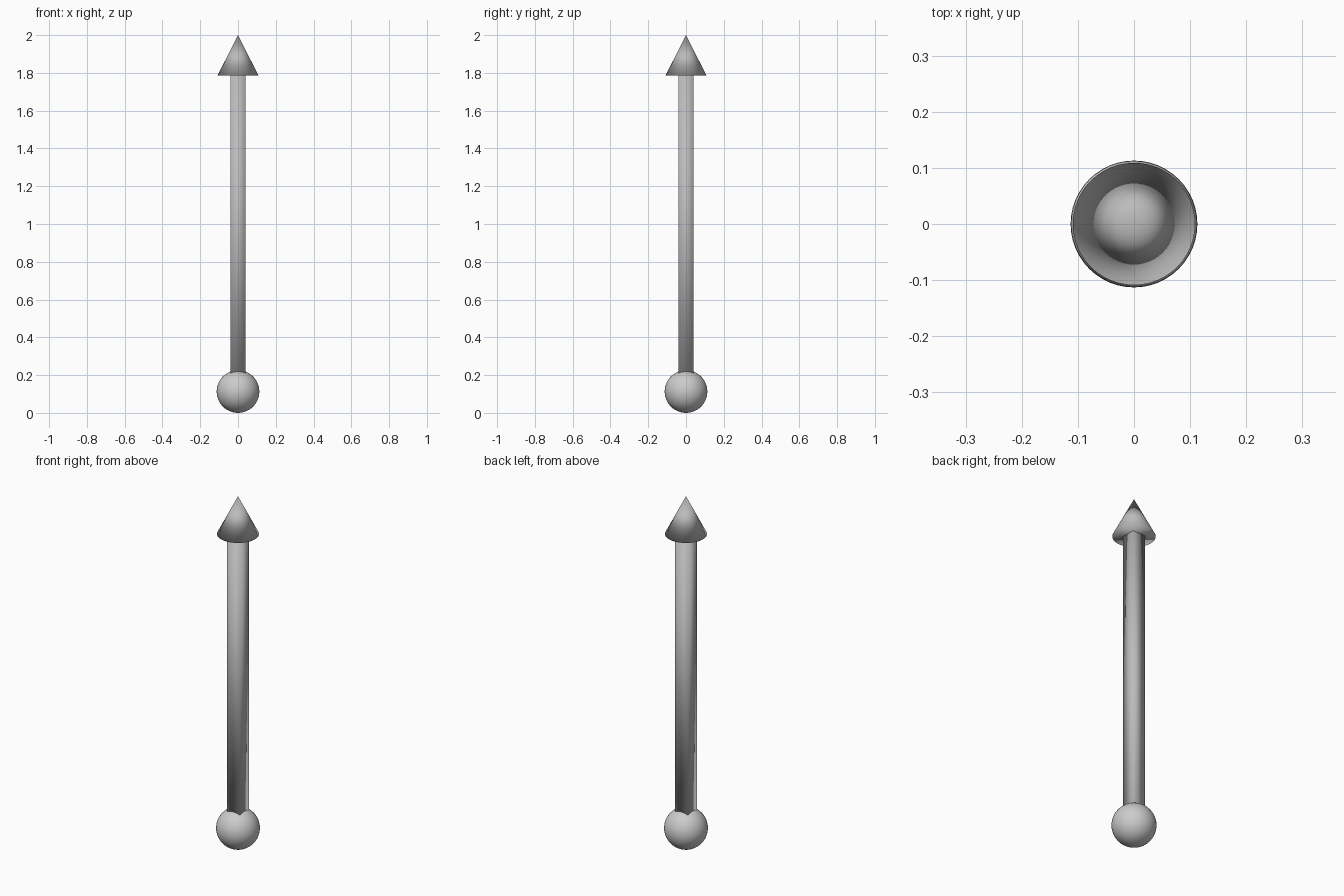
import bpy

if "Cube" in bpy.data.objects:
    bpy.data.objects.remove(bpy.data.objects["Cube"])

BALL_R = 0.113
SHAFT_HALF = 0.04
HEAD_R, HEAD_BASE, TOP = 0.109, 1.785, 2.0


def grey(name, value):
    mat = bpy.data.materials.new(name)
    mat.diffuse_color = (value, value, value, 1)
    mat.use_nodes = True
    mat.node_tree.nodes["Principled BSDF"].inputs["Base Color"].default_value = mat.diffuse_color
    return mat


def finish(name, mat):
    """Name, smooth and colour the active object."""
    obj = bpy.context.object
    obj.name = name
    bpy.ops.object.shade_smooth()
    obj.data.materials.append(mat)


dark_grey = grey("dark_grey", 0.5)
mid_grey = grey("mid_grey", 0.65)

# Round ball at the foot
bpy.ops.mesh.primitive_uv_sphere_add(segments=48, ring_count=24, radius=BALL_R,
                                     location=(0, 0, BALL_R))
finish("base_ball", mid_grey)

# Square shaft with soft shading, running from inside the ball to the head
bpy.ops.mesh.primitive_cube_add(size=1, location=(0, 0, (BALL_R + HEAD_BASE) / 2))
bpy.context.object.scale = (SHAFT_HALF * 2, SHAFT_HALF * 2, HEAD_BASE - BALL_R)
bpy.ops.object.transform_apply(location=False, rotation=False, scale=True)
finish("shaft", dark_grey)

# Cone-shaped arrow head, softly shaded all over including the rim
bpy.ops.mesh.primitive_cone_add(vertices=48, radius1=HEAD_R, radius2=0,
                                depth=TOP - HEAD_BASE,
                                location=(0, 0, (HEAD_BASE + TOP) / 2))
finish("arrow_head", dark_grey)
